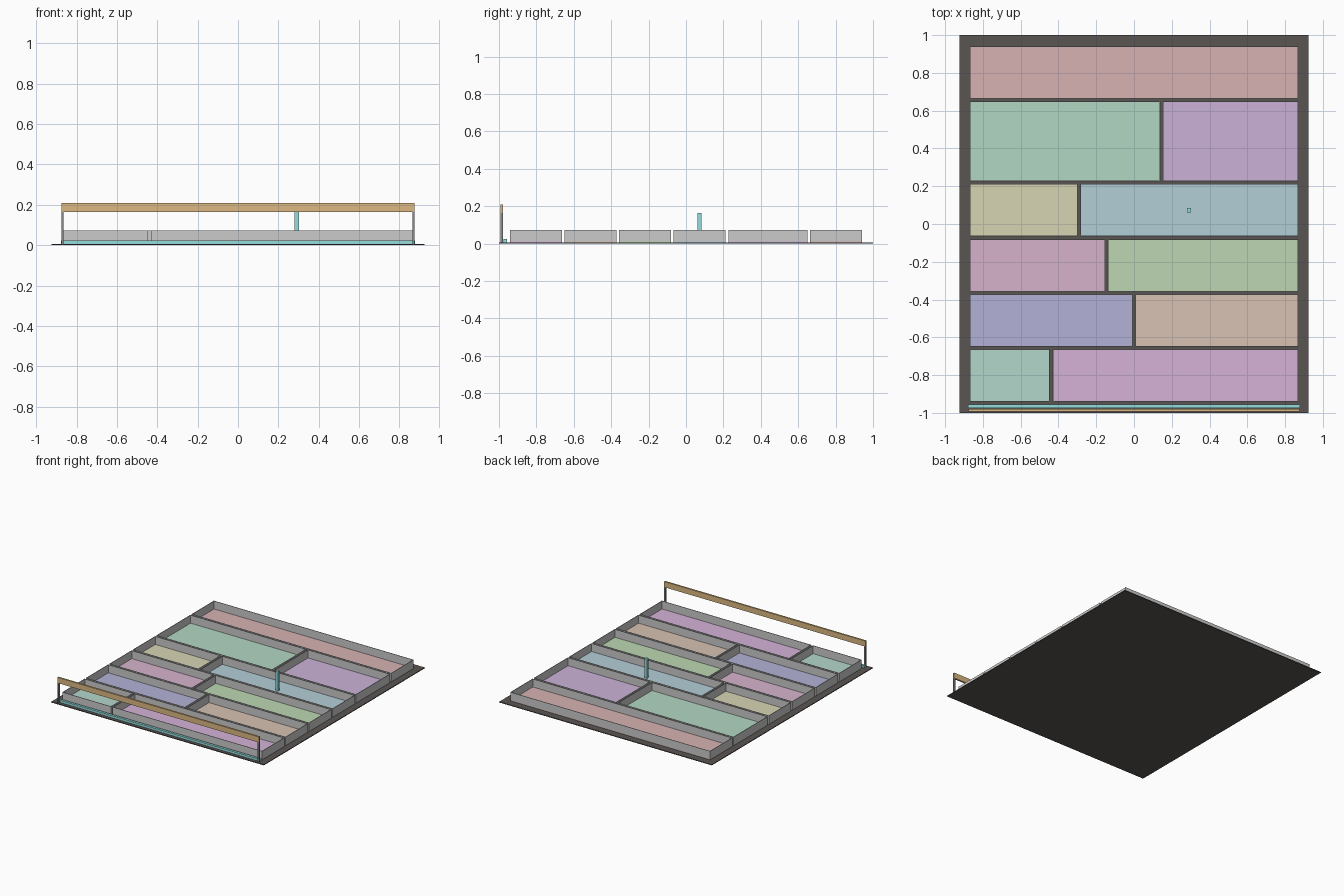
import bpy, bmesh

if "Cube" in bpy.data.objects:
    bpy.data.objects.remove(bpy.data.objects["Cube"])

U = 0.146        # grid unit of the tray layout
GAP = 0.007      # inset of each tray from its cell
WALL = 0.004     # tray wall thickness
BASE_TOP, FLOOR_TOP, WALL_TOP = 0.006, 0.011, 0.074


def material(name, rgb):
    m = bpy.data.materials.new(name)
    m.diffuse_color = (*rgb, 1)
    m.use_nodes = True
    m.node_tree.nodes["Principled BSDF"].inputs["Base Color"].default_value = m.diffuse_color
    return m


def finish(name, bm, mat=None):
    bmesh.ops.recalc_face_normals(bm, faces=bm.faces)
    me = bpy.data.meshes.new(name)
    bm.to_mesh(me)
    bm.free()
    ob = bpy.data.objects.new(name, me)
    bpy.context.collection.objects.link(ob)
    if mat:
        me.materials.append(mat)
    return ob


def box(name, x0, x1, y0, y1, z0, z1, mat=None):
    bm = bmesh.new()
    bmesh.ops.create_cube(bm, size=1)
    for v in bm.verts:
        v.co.x = x1 if v.co.x > 0 else x0
        v.co.y = y1 if v.co.y > 0 else y0
        v.co.z = z1 if v.co.z > 0 else z0
    return finish(name, bm, mat)


def frame(name, x0, x1, y0, y1, z0, z1, t):
    # rectangular ring: outer and inner loops at two heights
    bm = bmesh.new()
    loops = []
    for d, z in ((0, z0), (0, z1), (t, z1), (t, z0)):
        loops.append([bm.verts.new((x, y, z)) for x, y in (
            (x0 + d, y0 + d), (x1 - d, y0 + d), (x1 - d, y1 - d), (x0 + d, y1 - d))])
    for i in range(4):
        a, b = loops[i], loops[(i + 1) % 4]
        for j in range(4):
            k = (j + 1) % 4
            bm.faces.new((a[j], a[k], b[k], b[j]))
    return finish(name, bm)


dark = material("dark", (0.10, 0.09, 0.085))
cyan = material("cyan", (0.30, 0.72, 0.72))
wood = material("wood", (0.72, 0.48, 0.22))
steel = material("steel", (0.25, 0.26, 0.28))

# Base sheet
box("base_plate", -0.925, 0.925, -1, 1, 0, BASE_TOP, dark)

# Trays, front row to back row: (depth in units, [(width in units, floor colour)])
rows = [
    (2, [(3, (0.45, 0.68, 0.60)), (9, (0.66, 0.45, 0.68))]),
    (2, [(6, (0.45, 0.45, 0.68)), (6, (0.68, 0.54, 0.45))]),
    (2, [(5, (0.68, 0.45, 0.60)), (7, (0.51, 0.68, 0.45))]),
    (2, [(4, (0.68, 0.66, 0.45)), (8, (0.45, 0.62, 0.68))]),
    (3, [(7, (0.45, 0.68, 0.54)), (5, (0.60, 0.45, 0.68))]),
    (2, [(12, (0.68, 0.45, 0.45))]),
]
y = -6.5 * U
n = 0
for depth, cells in rows:
    x = -6 * U
    for width, rgb in cells:
        n += 1
        r = (x + GAP, x + width * U - GAP, y + GAP, y + depth * U - GAP)
        box(f"tray_floor_{n}", *r, BASE_TOP, FLOOR_TOP, material(f"tray_{n}", rgb))
        frame(f"tray_walls_{n}", *r, FLOOR_TOP, WALL_TOP, WALL)
        x += width * U
    y += depth * U

# Small upright post in a middle tray
box("centre_post", 0.281, 0.303, 0.062, 0.084, FLOOR_TOP, 0.164, cyan)

# Low strip and raised rail along the front edge
box("front_strip", -0.878, 0.878, -0.975, -0.956, BASE_TOP, 0.024, cyan)
box("front_rail", -0.876, 0.876, -0.993, -0.979, 0.164, 0.208, wood)
for side, name in ((-1, "left"), (1, "right")):
    xs = sorted((side * 0.865, side * 0.876))
    box(f"rail_post_{name}", *xs, -0.993, -0.979, BASE_TOP, 0.164, steel)
